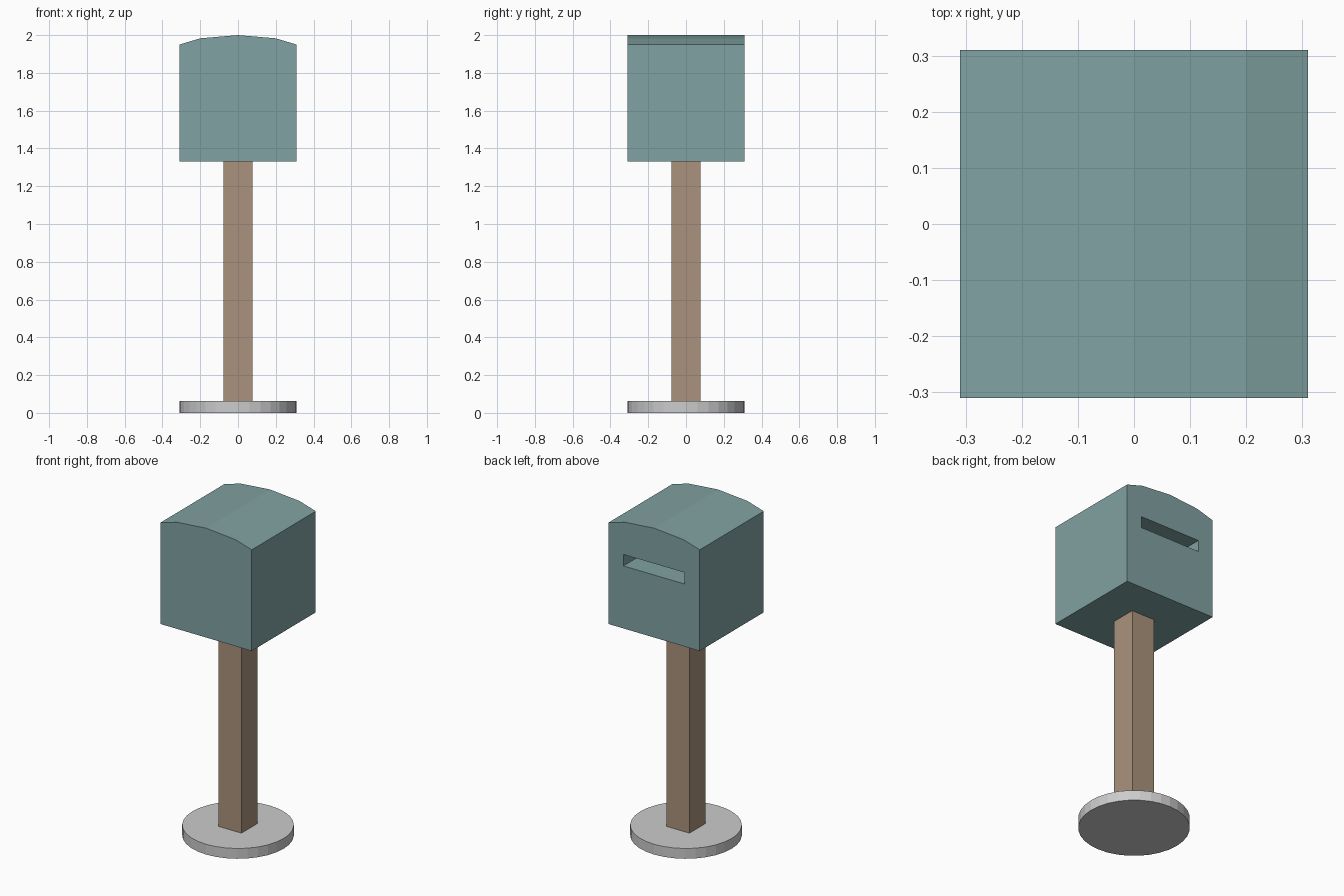
import bpy, bmesh
from mathutils import Matrix

if "Cube" in bpy.data.objects:
    bpy.data.objects.remove(bpy.data.objects["Cube"])


def material(name, rgb):
    mat = bpy.data.materials.new(name)
    mat.diffuse_color = (*rgb, 1)
    mat.use_nodes = True
    mat.node_tree.nodes["Principled BSDF"].inputs["Base Color"].default_value = mat.diffuse_color
    return mat


def add_object(name, bm, mat=None):
    bmesh.ops.recalc_face_normals(bm, faces=bm.faces)
    mesh = bpy.data.meshes.new(name)
    bm.to_mesh(mesh)
    bm.free()
    obj = bpy.data.objects.new(name, mesh)
    bpy.context.collection.objects.link(obj)
    if mat:
        mesh.materials.append(mat)
    return obj


def block(name, lo, hi, mat=None):
    bm = bmesh.new()
    size = [b - a for a, b in zip(lo, hi)]
    centre = [(a + b) / 2 for a, b in zip(lo, hi)]
    bmesh.ops.create_cube(bm, size=1, matrix=Matrix.LocRotScale(centre, None, size))
    return add_object(name, bm, mat)


teal = material("teal_paint", (0.22, 0.36, 0.36))
wood = material("wood", (0.40, 0.29, 0.20))

# Round base plate
R, BASE_H, BOX_Z = 0.31, 0.063, 1.33
bm = bmesh.new()
bmesh.ops.create_cone(bm, cap_ends=True, segments=32, radius1=R, radius2=R, depth=BASE_H,
                      matrix=Matrix.Translation((0, 0, BASE_H / 2)))
add_object("base", bm)

# Square post
block("post", (-0.078, -0.078, BASE_H), (0.078, 0.078, BOX_Z), wood)

# Box with a shallow arched roof, extruded front to back
profile = [(-R, BOX_Z), (R, BOX_Z), (R, 1.95), (0.2, 1.983),
           (0, 2.0), (-0.2, 1.983), (-R, 1.95)]
bm = bmesh.new()
face = bm.faces.new([bm.verts.new((x, -R, z)) for x, z in profile])
side = bmesh.ops.extrude_face_region(bm, geom=[face])["geom"]
bmesh.ops.translate(bm, vec=(0, 2 * R, 0),
                    verts=[v for v in side if isinstance(v, bmesh.types.BMVert)])
box = add_object("mail_box", bm, teal)

# Letter slot recessed into the back face
cutter = block("slot_cutter", (-0.207, 0.11, 1.713), (0.207, 0.4, 1.783), teal)
cutter.hide_render = True
cutter.hide_viewport = True
cut = box.modifiers.new("slot", 'BOOLEAN')
cut.operation = 'DIFFERENCE'
cut.solver = 'EXACT'
cut.object = cutter
